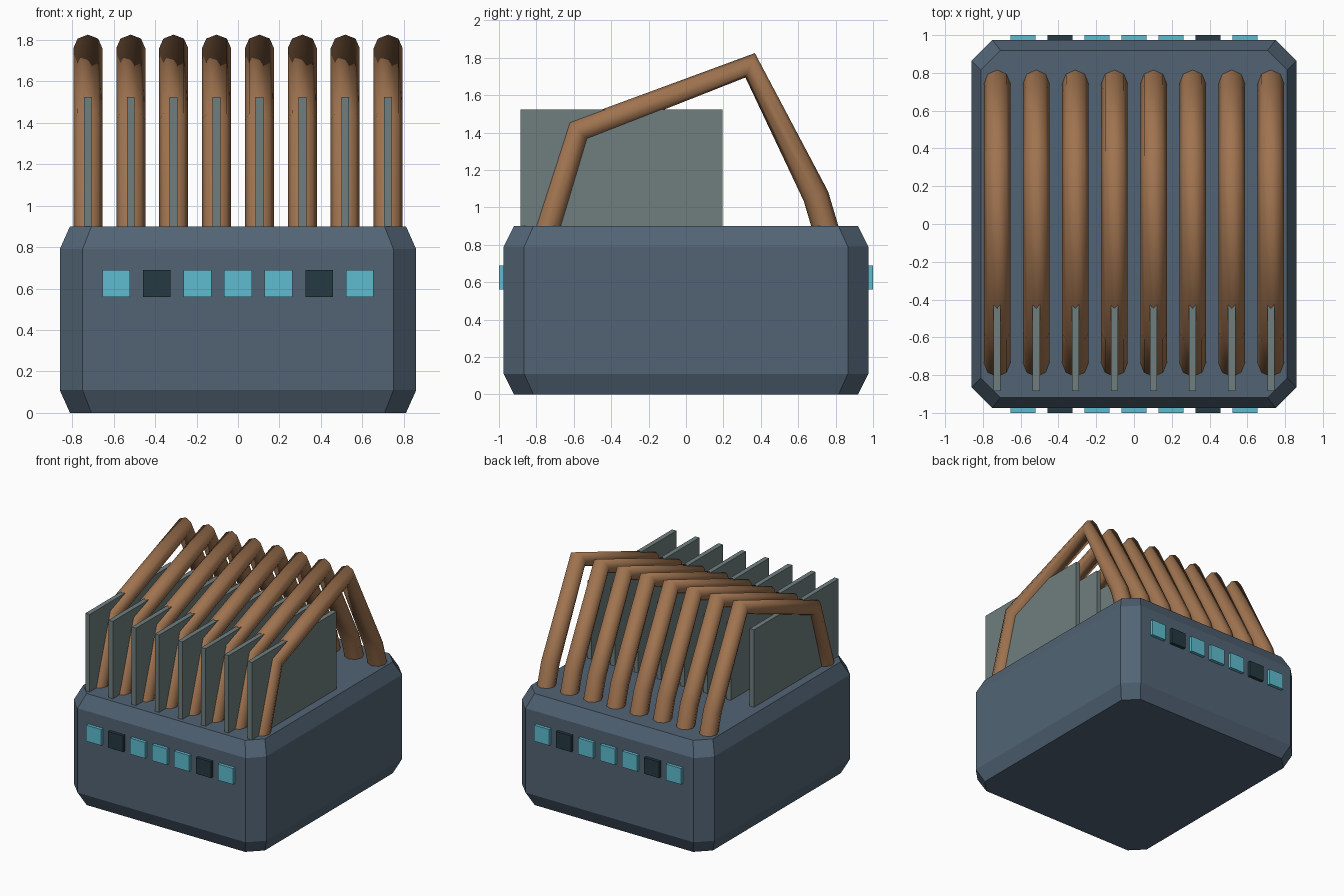
import bpy
import bmesh

cube = bpy.data.objects.get("Cube")
if cube:
    bpy.data.objects.remove(cube, do_unlink=True)


def material(name, rgb):
    mat = bpy.data.materials.new(name)
    mat.use_nodes = True
    color = (*rgb, 1)
    mat.diffuse_color = color
    mat.node_tree.nodes["Principled BSDF"].inputs["Base Color"].default_value = color
    return mat


slate = material("slate blue", (0.084, 0.127, 0.178))
brown = material("warm brown", (0.352, 0.174, 0.080))
grey = material("fin grey", (0.162, 0.210, 0.212))
cyan = material("light cyan", (0.114, 0.500, 0.630))
dark = material("dark teal", (0.018, 0.041, 0.054))


def add_mesh(name, bm, mat):
    bmesh.ops.recalc_face_normals(bm, faces=bm.faces)
    mesh = bpy.data.meshes.new(name)
    bm.to_mesh(mesh)
    bm.free()
    mesh.materials.append(mat)
    obj = bpy.data.objects.new(name, mesh)
    bpy.context.collection.objects.link(obj)
    return obj


def box(name, low, high, mat):
    bm = bmesh.new()
    bmesh.ops.create_cube(bm, size=1)
    for v in bm.verts:
        for i in range(3):
            v.co[i] = high[i] if v.co[i] > 0 else low[i]
    return add_mesh(name, bm, mat)


# Housing: octagonal outline stacked in four rings, tapered at top and bottom
X, Y, CUT, TAPER = 0.86, 0.975, 0.11, 0.943
quarter = [(X, Y - CUT), (X - CUT, Y)]
outline = quarter + [(-x, y) for x, y in reversed(quarter)]
outline += [(-x, -y) for x, y in outline]
bm = bmesh.new()
rings = [[bm.verts.new((x * s, y * s, z)) for x, y in outline]
         for z, s in ((0, TAPER), (0.11, 1), (0.79, 1), (0.9, TAPER))]
bm.faces.new(rings[0])
bm.faces.new(rings[-1])
for a, b in zip(rings, rings[1:]):
    for i in range(len(a)):
        j = (i + 1) % len(a)
        bm.faces.new((a[i], a[j], b[j], b[i]))
add_mesh("housing", bm, slate)

# Row of lights on the front and the back
for side, sign in (("front", -1), ("back", 1)):
    y0, y1 = sorted((sign * 0.95, sign * 1.0))
    for i in range(7):
        x = (i - 3) * 0.196
        mat = dark if i in (1, 5) else cyan
        box(f"{side}_light_{i + 1}", (x - 0.067, y0, 0.56), (x + 0.067, y1, 0.69), mat)

# Bent tubes, each with an upright fin through its front part
path = [(-0.75, 0.85), (-0.575, 1.411), (0.343, 1.76), (0.695, 1.059), (0.757, 0.85)]
for i in range(8):
    x = (i - 3.5) * 0.207
    curve = bpy.data.curves.new(f"tube_{i + 1}", "CURVE")
    curve.dimensions = "3D"
    curve.bevel_depth = 0.07
    curve.bevel_resolution = 2
    curve.use_fill_caps = True
    spline = curve.splines.new("POLY")
    spline.points.add(len(path) - 1)
    for point, (y, z) in zip(spline.points, path):
        point.co = (x, y, z, 1)
    spline.use_smooth = True
    curve.materials.append(brown)
    tube = bpy.data.objects.new(f"tube_{i + 1}", curve)
    bpy.context.collection.objects.link(tube)
    box(f"fin_{i + 1}", (x - 0.019, -0.885, 0.85), (x + 0.019, 0.195, 1.525), grey)
